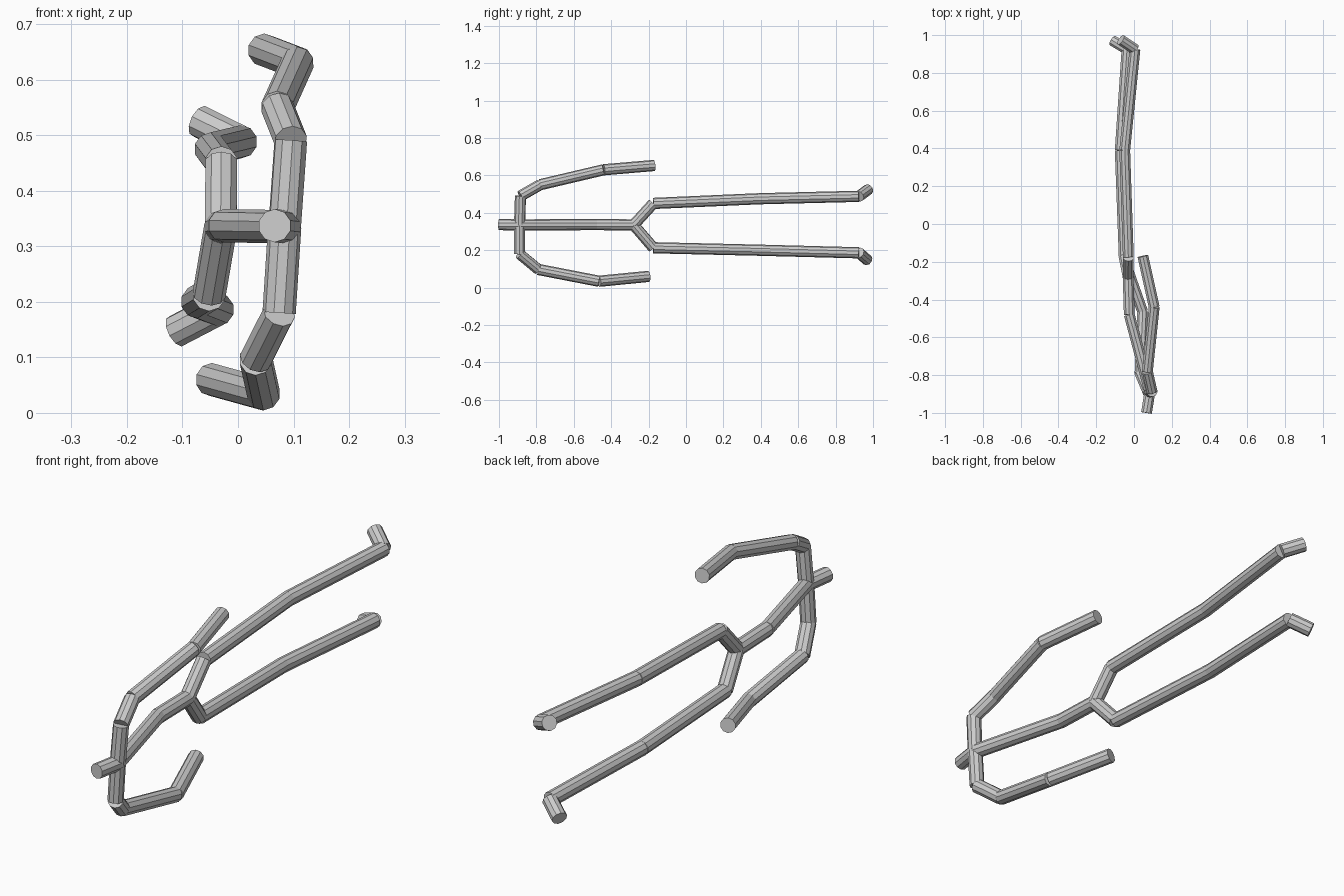
import bpy
from mathutils import Vector

if "Cube" in bpy.data.objects:
    bpy.data.objects.remove(bpy.data.objects["Cube"])

RADIUS = 0.03
SIDES = 10


def rod(name, start, end):
    """Flat-shaded capped cylinder between two joints."""
    a, b = Vector(start), Vector(end)
    d = b - a
    bpy.ops.mesh.primitive_cylinder_add(vertices=SIDES, radius=RADIUS, depth=d.length,
                                        location=(a + b) / 2)
    ob = bpy.context.object
    ob.name = name
    ob.rotation_mode = 'QUATERNION'
    ob.rotation_quaternion = d.to_track_quat('Z', 'Y')
    return ob


def chain(names, joints):
    for name, a, b in zip(names, joints, joints[1:]):
        rod(name, a, b)


neck = (0.084, -0.89, 0.335)
waist = (-0.025, -0.48, 0.337)
pelvis = (-0.031, -0.28, 0.335)

# Head and spine
chain(["head", "upper_spine", "lower_spine"],
      [(0.066, -1.0, 0.337), neck, waist, pelvis])

# Arms: shoulder, upper arm joint, elbow, hand end
arm_parts = ["collar", "shoulder", "upper_arm", "forearm"]
arms = {
    "top": [(0.095, -0.885, 0.49), (0.071, -0.78, 0.55), (0.107, -0.44, 0.63), (0.047, -0.17, 0.653)],
    "bottom": [(0.074, -0.89, 0.18), (0.032, -0.79, 0.097), (0.046, -0.465, 0.034), (-0.048, -0.2, 0.06)],
}
for side, joints in arms.items():
    chain([f"{side}_{p}" for p in arm_parts], [neck] + joints)

# Legs: hip, knee, ankle, toe end
leg_parts = ["hip", "thigh", "shin", "foot"]
legs = {
    "top": [(-0.03, -0.175, 0.45), (-0.049, 0.39, 0.475), (0.005, 0.925, 0.488), (-0.07, 0.975, 0.525)],
    "bottom": [(-0.052, -0.175, 0.213), (-0.073, 0.39, 0.2), (-0.037, 0.925, 0.186), (-0.112, 0.97, 0.147)],
}
for side, joints in legs.items():
    chain([f"{side}_{p}" for p in leg_parts], [pelvis] + joints)
